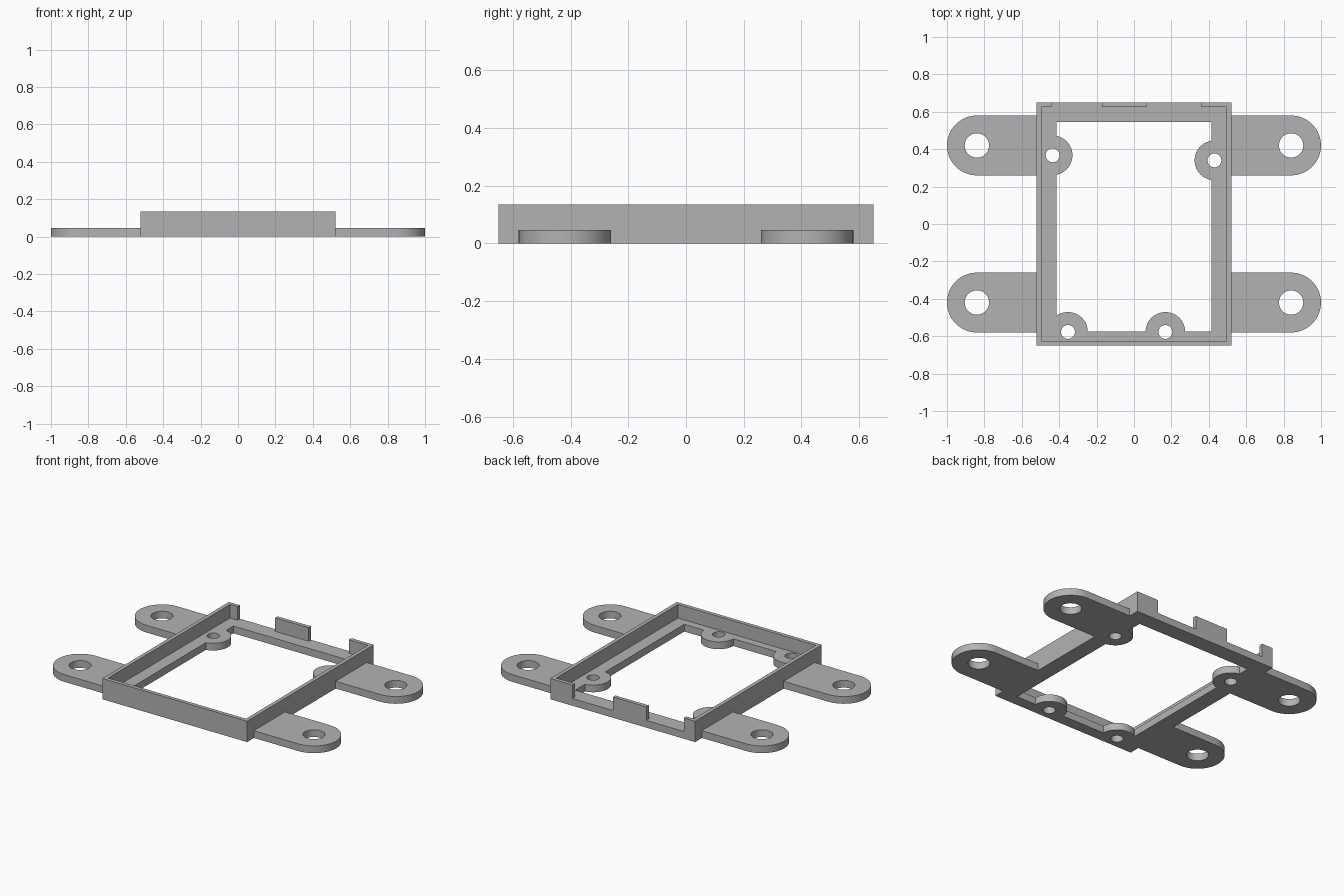
import bpy
import math

cube = bpy.data.objects.get("Cube")
if cube:
    bpy.data.objects.remove(cube, do_unlink=True)

PLATE = 0.047          # plate thickness
TOP = 0.135            # wall height
HALF_X, HALF_Y = 0.52, 0.65
WALL = 0.025

grey = bpy.data.materials.new("plain_grey")
grey.use_nodes = True
COLOUR = (0.45, 0.45, 0.45, 1)
grey.diffuse_color = COLOUR
grey.node_tree.nodes["Principled BSDF"].inputs["Base Color"].default_value = COLOUR


def box(name, x0, x1, y0, y1, z0, z1):
    bpy.ops.mesh.primitive_cube_add(size=1, location=((x0 + x1) / 2, (y0 + y1) / 2, (z0 + z1) / 2))
    ob = bpy.context.object
    ob.name = name
    ob.scale = (x1 - x0, y1 - y0, z1 - z0)
    bpy.ops.object.transform_apply(location=True, rotation=True, scale=True)
    ob.data.materials.append(grey)
    return ob


def disc(name, x, y, radius, z0=0, z1=PLATE):
    bpy.ops.mesh.primitive_cylinder_add(vertices=64, radius=radius, depth=z1 - z0,
                                        location=(x, y, (z0 + z1) / 2))
    ob = bpy.context.object
    ob.name = name
    bpy.ops.object.transform_apply(location=True, rotation=True, scale=True)
    ob.data.materials.append(grey)
    return ob


def combine(target, part, operation):
    mod = target.modifiers.new(part.name, "BOOLEAN")
    mod.operation = operation
    mod.solver = "EXACT"
    mod.object = part
    bpy.context.view_layer.objects.active = target
    bpy.ops.object.modifier_apply(modifier=mod.name)
    bpy.data.objects.remove(part, do_unlink=True)


# Base plate with its large opening
frame = box("mounting_frame", -HALF_X, HALF_X, -HALF_Y, HALF_Y, 0, PLATE)
combine(frame, box("opening", -0.415, 0.415, -0.575, 0.545, -0.1, 0.2), "DIFFERENCE")

# Continuous walls at the front and both sides
combine(frame, box("front_wall", -HALF_X, HALF_X, -HALF_Y, -HALF_Y + WALL, 0, TOP), "UNION")
for s in (-1, 1):
    a, b = sorted((s * HALF_X, s * (HALF_X - WALL)))
    combine(frame, box("side_wall", a, b, -HALF_Y, HALF_Y, 0, TOP), "UNION")

# Interrupted back wall: two corner returns and a central tab
for x0, x1 in ((-HALF_X, -0.44), (-0.17, 0.07), (0.36, HALF_X)):
    combine(frame, box("back_tab", x0, x1, HALF_Y - WALL, HALF_Y, 0, TOP), "UNION")

# Four rounded mounting ears with bolt holes
for sx in (-1, 1):
    for y in (-0.42, 0.42):
        a, b = sorted((sx * 0.47, sx * 0.84))
        ear = box("ear", a, b, y - 0.16, y + 0.16, 0, PLATE)
        combine(ear, disc("ear_end", sx * 0.84, y, 0.16), "UNION")
        combine(ear, disc("ear_hole", sx * 0.84, y, 0.065, -0.1, 0.2), "DIFFERENCE")
        combine(frame, ear, "UNION")

# Screw bosses reaching into the opening
bosses = ((-0.435, 0.367), (0.43, 0.34), (-0.353, -0.577), (0.168, -0.577))
for x, y in bosses:
    # trim the disc to stay inside the outer walls
    boss = disc("boss", x, y, 0.106)
    combine(boss, box("trim", -0.51, 0.51, -0.64, 0.64, -0.1, 0.2), "INTERSECT")
    combine(frame, boss, "UNION")
for x, y in bosses:
    combine(frame, disc("screw_hole", x, y, 0.037, -0.1, 0.2), "DIFFERENCE")

# Single colour, smooth curves with crisp edges
frame.data.materials.clear()
frame.data.materials.append(grey)
bpy.ops.object.select_all(action="DESELECT")
frame.select_set(True)
bpy.context.view_layer.objects.active = frame
bpy.ops.object.shade_smooth_by_angle(angle=math.radians(30))
